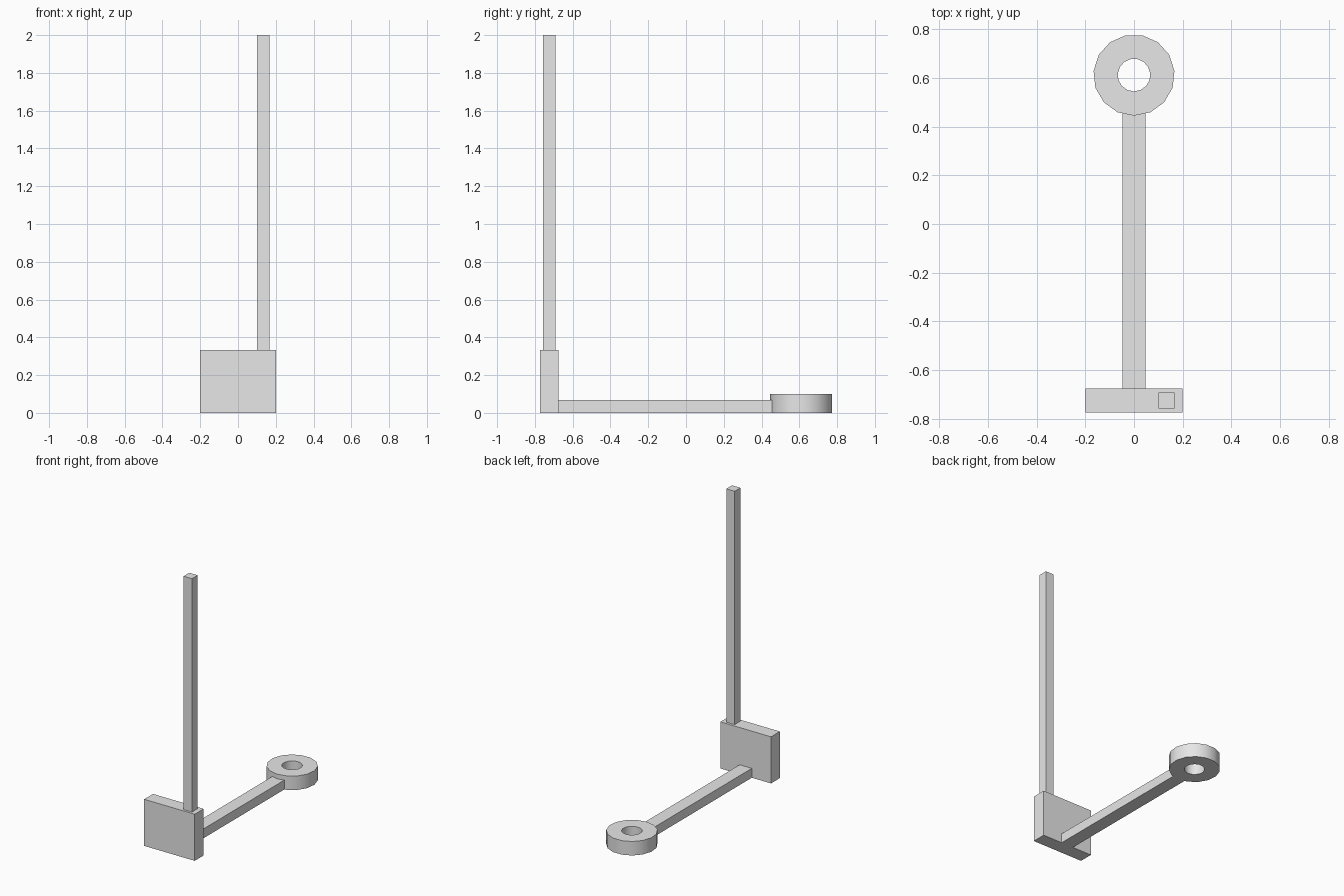
import bpy
import bmesh
import math

if "Cube" in bpy.data.objects:
    bpy.data.objects.remove(bpy.data.objects["Cube"], do_unlink=True)

# Single plain grey
grey = bpy.data.materials.new("plain_grey")
grey.use_nodes = True
colour = (0.8, 0.8, 0.8, 1)
grey.diffuse_color = colour
grey.node_tree.nodes["Principled BSDF"].inputs["Base Color"].default_value = colour


def add_object(name, bm):
    bmesh.ops.recalc_face_normals(bm, faces=bm.faces)
    mesh = bpy.data.meshes.new(name)
    bm.to_mesh(mesh)
    bm.free()
    mesh.materials.append(grey)
    obj = bpy.data.objects.new(name, mesh)
    bpy.context.collection.objects.link(obj)
    return obj


def box(name, low, high):
    bm = bmesh.new()
    bmesh.ops.create_cube(bm, size=1)
    for v in bm.verts:
        v.co = [(a + b) / 2 + c * (b - a) for a, b, c in zip(low, high, v.co)]
    return add_object(name, bm)


def ring(name, centre_y, outer, inner, height, sides):
    bm = bmesh.new()
    section = [(outer, 0), (outer, height), (inner, height), (inner, 0)]
    loops = []
    for i in range(sides):
        # One corner points along -y, towards the arm
        a = math.tau * i / sides - math.pi / 2
        loops.append([bm.verts.new((r * math.cos(a), centre_y + r * math.sin(a), z))
                      for r, z in section])
    for i, here in enumerate(loops):
        there = loops[(i + 1) % sides]
        for j in range(4):
            k = (j + 1) % 4
            bm.faces.new((here[j], there[j], there[k], here[k]))
    return add_object(name, bm)


# Upright block with the tall pole on its left side
box("base_block", (-0.2, -0.774, 0), (0.2, -0.674, 0.333))
box("tall_pole", (0.1, -0.757, 0.333), (0.166, -0.692, 2))

# Arm running back along the ground into the ring
box("ground_arm", (-0.048, -0.674, 0), (0.048, 0.47, 0.067))
end_ring = ring("end_ring", 0.611, 0.1667, 0.067, 0.1, 15)

# Round walls shade smoothly, rims stay sharp
bpy.ops.object.select_all(action="DESELECT")
end_ring.select_set(True)
bpy.context.view_layer.objects.active = end_ring
bpy.ops.object.shade_smooth_by_angle(angle=math.radians(30))
